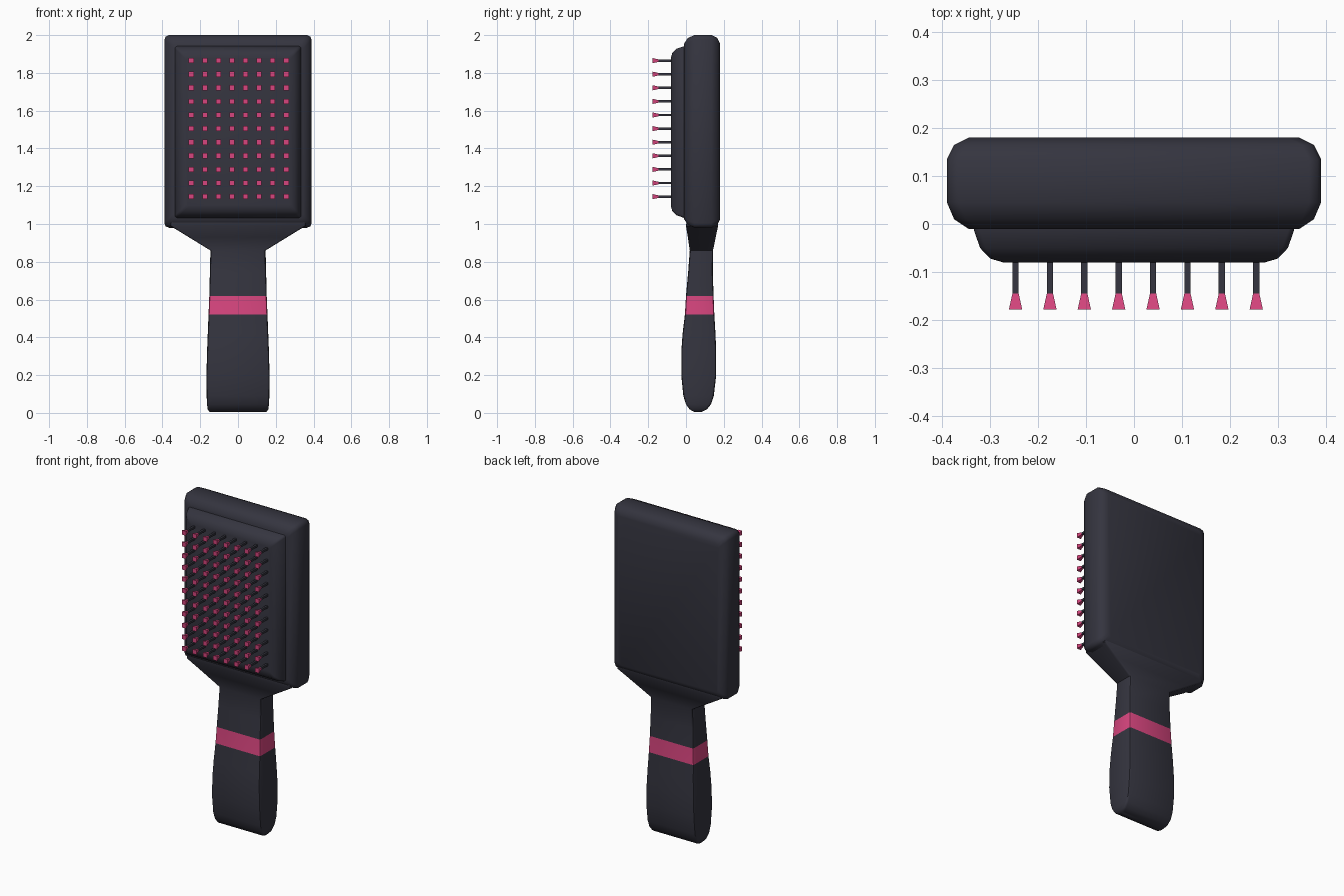
import bpy, bmesh, math
from mathutils import Vector

if "Cube" in bpy.data.objects:
    bpy.data.objects.remove(bpy.data.objects["Cube"])


def material(name, rgb):
    m = bpy.data.materials.new(name)
    m.use_nodes = True
    m.diffuse_color = (*rgb, 1)
    bsdf = m.node_tree.nodes["Principled BSDF"]
    bsdf.inputs["Base Color"].default_value = (*rgb, 1)
    bsdf.inputs["Roughness"].default_value = 0.6
    return m


charcoal = material("charcoal", (0.035, 0.035, 0.05))
pink = material("pink", (0.68, 0.06, 0.21))


def rounded_rect(hu, hv, r, steps=2):
    """Counter-clockwise rectangle outline; r = 0 gives four sharp corners."""
    if r == 0:
        return [(hu, hv), (-hu, hv), (-hu, -hv), (hu, -hv)]
    pts = []
    for i, (su, sv) in enumerate([(1, 1), (-1, 1), (-1, -1), (1, -1)]):
        for k in range(steps + 1):
            a = math.pi / 2 * (i + k / steps)
            pts.append((su * (hu - r) + r * math.cos(a), sv * (hv - r) + r * math.sin(a)))
    return pts


def loft(bm, rings):
    """Skin a list of equal-length point rings and cap both ends."""
    loops = [[bm.verts.new(p) for p in ring] for ring in rings]
    n = len(loops[0])
    for a, b in zip(loops, loops[1:]):
        for i in range(n):
            j = (i + 1) % n
            bm.faces.new((a[i], a[j], b[j], b[i]))
    bm.faces.new(loops[0][::-1])
    bm.faces.new(loops[-1])


def finish(name, bm, mats, smooth=True):
    bmesh.ops.recalc_face_normals(bm, faces=bm.faces[:])
    mesh = bpy.data.meshes.new(name)
    bm.to_mesh(mesh)
    bm.free()
    ob = bpy.data.objects.new(name, mesh)
    bpy.context.collection.objects.link(ob)
    for m in mats:
        mesh.materials.append(m)
    if smooth:
        bpy.ops.object.select_all(action="DESELECT")
        ob.select_set(True)
        bpy.context.view_layer.objects.active = ob
        bpy.ops.object.shade_smooth_by_angle(angle=math.radians(42))
    return ob


def slab(name, hx, hz, zc, r, profile):
    """Rounded slab facing -y; profile lists (y, inset from the outline)."""
    bm = bmesh.new()
    loft(bm, [[Vector((u, y, zc + v)) for u, v in rounded_rect(hx - d, hz - d, r)]
              for y, d in profile])
    return finish(name, bm, [charcoal])


# Paddle head and the raised cushion on its front
slab("head", 0.39, 0.51, 1.49, 0.025,
     [(-0.01, 0.045), (0.01, 0.015), (0.045, 0), (0.135, 0), (0.165, 0.015), (0.18, 0.045)])
slab("cushion", 0.335, 0.455, 1.487, 0.012,
     [(0.0, 0), (-0.012, 0.001), (-0.05, 0.014), (-0.072, 0.035), (-0.08, 0.062)])

# Handle: (z, half width, front y, back y) from the tip to the flared neck
sections = [
    (0.005, 0.150, 0.045, 0.083), (0.018, 0.160, 0.020, 0.110),
    (0.045, 0.164, 0.000, 0.132), (0.09, 0.166, -0.014, 0.147),
    (0.20, 0.167, -0.025, 0.160), (0.32, 0.164, -0.025, 0.160),
    (0.42, 0.160, -0.018, 0.156), (0.52, 0.156, -0.006, 0.150),
    (0.62, 0.152, 0.000, 0.146), (0.74, 0.149, 0.011, 0.142),
    (0.86, 0.146, 0.020, 0.143), (0.93, 0.260, 0.010, 0.157),
    (0.99, 0.358, 0.000, 0.170), (1.03, 0.360, 0.005, 0.165)]
bm = bmesh.new()
rings = []
for z, hx, y0, y1 in sections:
    hy, yc = (y1 - y0) / 2, (y0 + y1) / 2
    rings.append([Vector((u, yc + v, z)) for u, v in rounded_rect(hx, hy, 0.012)])
loft(bm, rings)
# Coloured band around the grip
for f in bm.faces:
    f.material_index = int(0.52 < f.calc_center_median().z < 0.62)
finish("handle", bm, [charcoal, pink])

# Bristles: square stems with flared tips
stems, tips = bmesh.new(), bmesh.new()
for col in range(8):
    for row in range(11):
        x, z = -0.247 + col * 0.0717, 1.145 + row * 0.072
        for target, ends in ((stems, ((-0.07, 0.0065), (-0.15, 0.0065))),
                             (tips, ((-0.145, 0.0065), (-0.178, 0.0138)))):
            loft(target, [[Vector((x + u, y, z + v)) for u, v in rounded_rect(s, s, 0)]
                          for y, s in ends])
finish("bristle_stems", stems, [charcoal], smooth=False)
finish("bristle_tips", tips, [pink], smooth=False)
